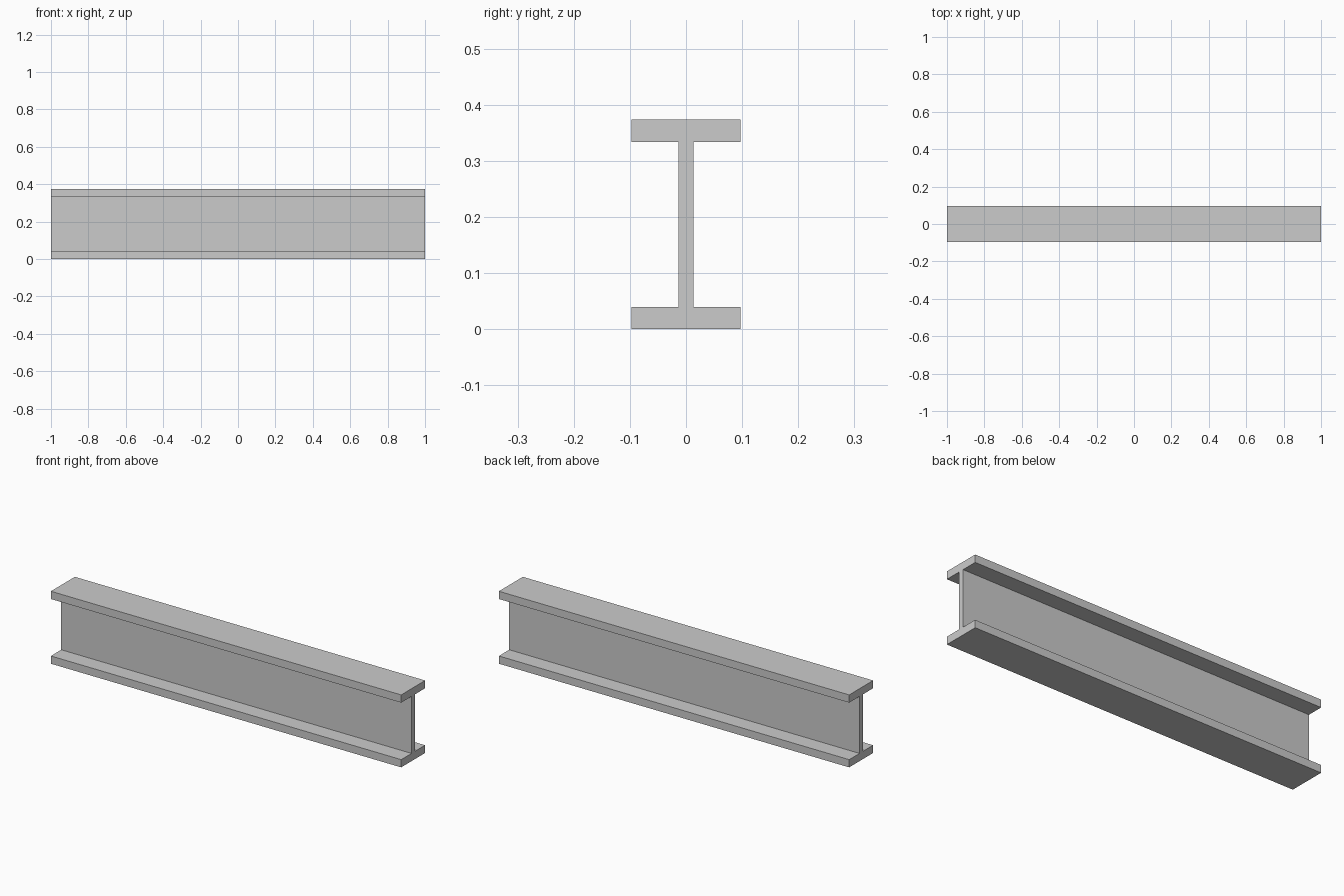
import bpy, bmesh

if "Cube" in bpy.data.objects:
    bpy.data.objects.remove(bpy.data.objects["Cube"])

LENGTH, HEIGHT = 2.0, 0.374
FLANGE_HALF, FLANGE_T, WEB_HALF = 0.0975, 0.04, 0.0135

# I-shaped cross-section: right half, then mirrored to the left
right = [(FLANGE_HALF, 0), (FLANGE_HALF, FLANGE_T), (WEB_HALF, FLANGE_T),
         (WEB_HALF, HEIGHT - FLANGE_T), (FLANGE_HALF, HEIGHT - FLANGE_T),
         (FLANGE_HALF, HEIGHT)]
profile = right + [(-y, z) for y, z in reversed(right)]

# Extrude the section along x
bm = bmesh.new()
face = bm.faces.new([bm.verts.new((-LENGTH / 2, y, z)) for y, z in profile])
ext = bmesh.ops.extrude_face_region(bm, geom=[face], use_keep_orig=True)
verts = [g for g in ext["geom"] if isinstance(g, bmesh.types.BMVert)]
bmesh.ops.translate(bm, verts=verts, vec=(LENGTH, 0, 0))
bmesh.ops.recalc_face_normals(bm, faces=bm.faces[:])

mesh = bpy.data.meshes.new("i_beam")
bm.to_mesh(mesh)
bm.free()
bpy.context.collection.objects.link(bpy.data.objects.new("i_beam", mesh))
